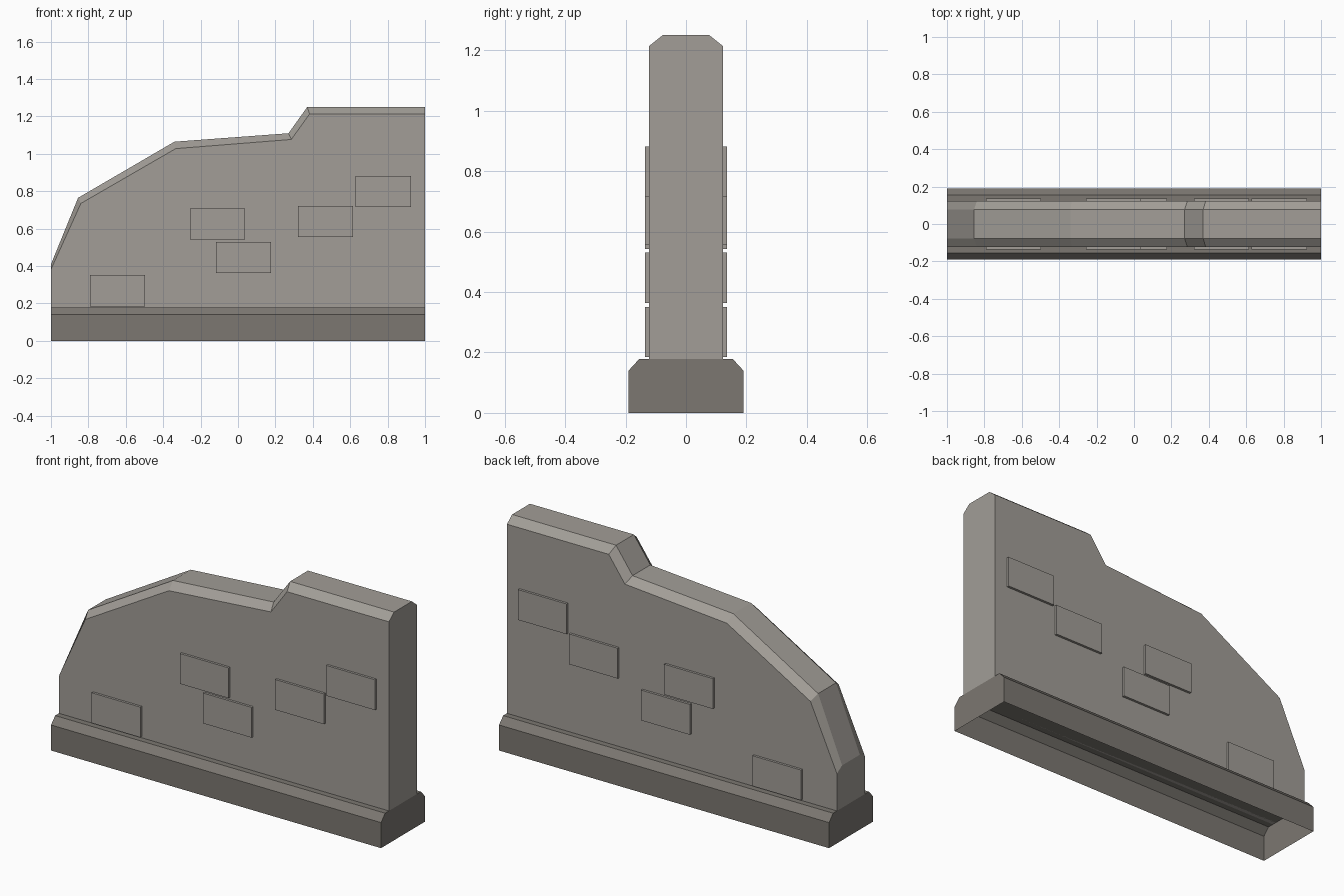
import bpy, bmesh

if "Cube" in bpy.data.objects:
    bpy.data.objects.remove(bpy.data.objects["Cube"])


def material(name, rgb):
    m = bpy.data.materials.new(name)
    m.diffuse_color = (*rgb, 1.0)
    m.use_nodes = True
    m.node_tree.nodes["Principled BSDF"].inputs["Base Color"].default_value = m.diffuse_color
    return m


wall_stone = material("wall stone", (0.36, 0.34, 0.31))
base_stone = material("dark base stone", (0.20, 0.185, 0.165))


def finish(name, bm, mat):
    bmesh.ops.recalc_face_normals(bm, faces=bm.faces)
    me = bpy.data.meshes.new(name)
    bm.to_mesh(me)
    bm.free()
    me.materials.append(mat)
    ob = bpy.data.objects.new(name, me)
    bpy.context.collection.objects.link(ob)
    return ob


def loft(rings):
    """Skin a list of equal-length closed rings and cap both ends."""
    bm = bmesh.new()
    loops = [[bm.verts.new(p) for p in r] for r in rings]
    n = len(rings[0])
    for a, b in zip(loops, loops[1:]):
        for i in range(n):
            j = (i + 1) % n
            bm.faces.new((a[i], a[j], b[j], b[i]))
    bm.faces.new(loops[0])
    bm.faces.new(loops[-1])
    return bm


# Base: bevelled section along x, open underneath
section = [(-0.19, 0), (-0.19, 0.14), (-0.155, 0.178),
           (0.155, 0.178), (0.19, 0.14), (0.19, 0)]
bm = loft([[(x, y, z) for y, z in section] for x in (-1, 1)])
bmesh.ops.recalc_face_normals(bm, faces=bm.faces)
bmesh.ops.delete(bm, geom=[f for f in bm.faces if f.normal.z < -0.9],
                 context='FACES_ONLY')
me_base = finish("base", bm, base_stone)

# Broken wall: ridge outline in the middle, lower outline on the two faces
ridge = [(-1, 0.41), (-0.855, 0.765), (-0.34, 1.065),
         (0.27, 1.11), (0.37, 1.25), (1, 1.25)]
edge = [(-1, 0.382), (-0.84, 0.735), (-0.333, 1.028),
        (0.285, 1.077), (0.383, 1.214), (1, 1.214)]


def ring(outline, y):
    pts = [(-1, 0.178)] + outline + [(1, 0.178)]
    return [(x, y, z) for x, z in pts]


finish("wall", loft([ring(edge, -0.122), ring(ridge, -0.077),
                     ring(ridge, 0.077), ring(edge, 0.122)]), wall_stone)

# Raised bricks, the same on both faces
bricks = [(-0.645, 0.268), (-0.11, 0.626), (0.03, 0.447),
          (0.467, 0.638), (0.777, 0.798)]
for side, label in ((-1, "front"), (1, "back")):
    for i, (cx, cz) in enumerate(bricks):
        bm = bmesh.new()
        bmesh.ops.create_cube(bm, size=1)
        bmesh.ops.scale(bm, vec=(0.295, 0.018, 0.166), verts=bm.verts)
        bmesh.ops.translate(bm, vec=(cx, side * 0.126, cz), verts=bm.verts)
        finish(f"{label}_brick_{i + 1}", bm, wall_stone)
